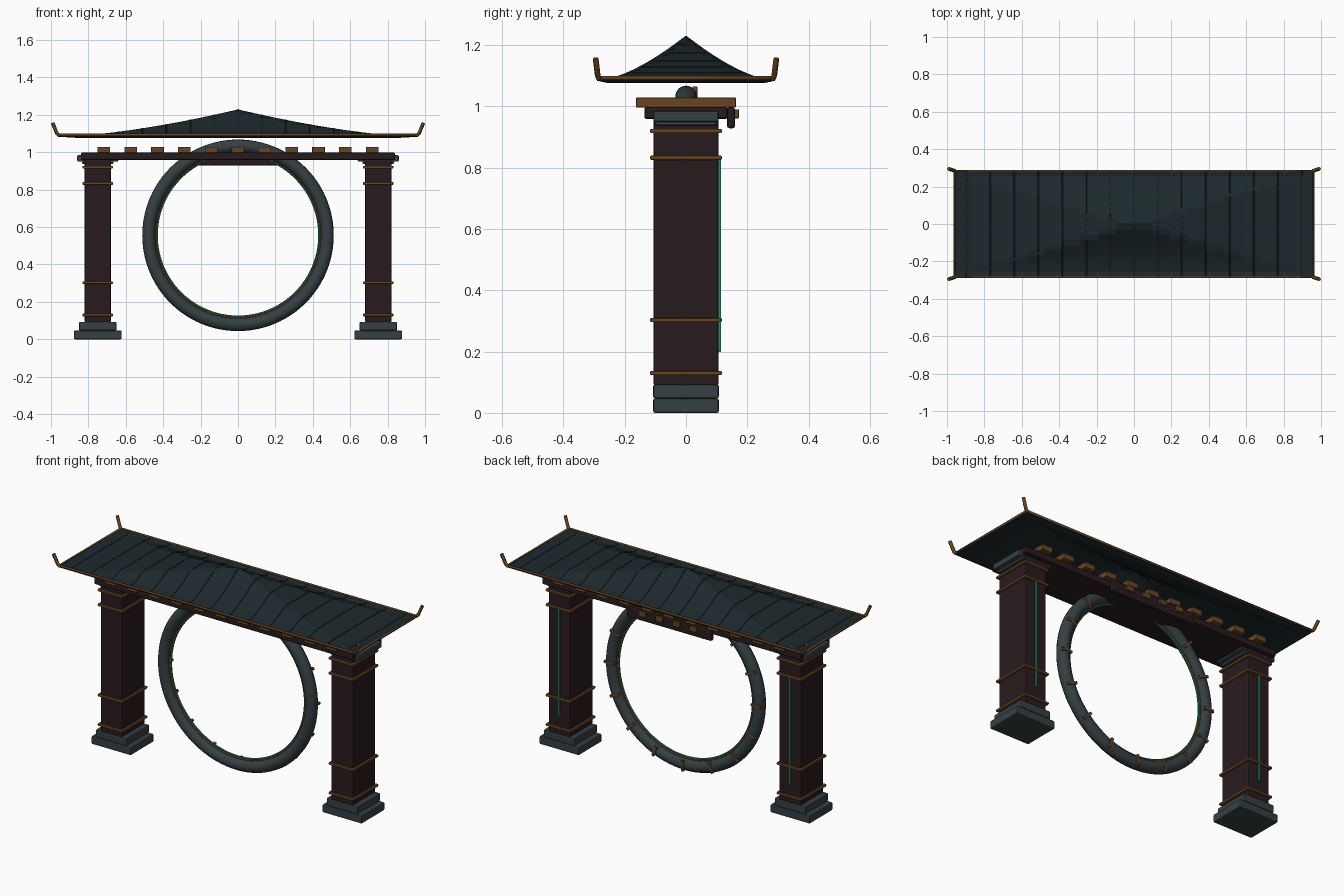
import bpy, bmesh, math
from mathutils import Vector

if "Cube" in bpy.data.objects:
    bpy.data.objects.remove(bpy.data.objects["Cube"])


def material(name, rgb):
    m = bpy.data.materials.new(name)
    m.diffuse_color = (*rgb, 1)
    m.use_nodes = True
    m.node_tree.nodes["Principled BSDF"].inputs["Base Color"].default_value = m.diffuse_color
    return m


STONE = material("stone", (0.035, 0.05, 0.056))
WOOD = material("dark_wood", (0.022, 0.011, 0.012))
BRONZE = material("bronze", (0.14, 0.06, 0.016))
TILE = material("roof_tile", (0.012, 0.022, 0.026))
JADE = material("jade", (0.015, 0.28, 0.16))


def box(name, centre, size, mat, bevel=0.006, rot=(0, 0, 0)):
    bpy.ops.mesh.primitive_cube_add(size=1, location=centre, rotation=rot)
    o = bpy.context.object
    o.name = name
    o.scale = size
    bpy.ops.object.transform_apply(location=False, rotation=False, scale=True)
    o.data.materials.append(mat)
    if bevel:
        b = o.modifiers.new("bevel", 'BEVEL')
        b.width, b.segments = bevel, 2
    return o


def slab(name, x, half_x, half_y, z0, z1, mat, bevel=0.006):
    return box(name, (x, 0, (z0 + z1) / 2), (2 * half_x, 2 * half_y, z1 - z0), mat, bevel)


def hoop(name, radius, minor, mat, sides):
    bpy.ops.mesh.primitive_torus_add(major_radius=radius, minor_radius=minor, major_segments=96,
                                     minor_segments=sides, location=(0, 0, RING_Z),
                                     rotation=(math.pi / 2, 0, 0))
    o = bpy.context.object
    o.name = name
    o.data.materials.append(mat)
    bpy.ops.object.shade_smooth_by_angle(angle=math.radians(40))


def rod(name, points, radius, mat, cyclic=False):
    c = bpy.data.curves.new(name, 'CURVE')
    c.dimensions = '3D'
    c.bevel_depth, c.bevel_resolution, c.use_fill_caps = radius, 1, True
    s = c.splines.new('POLY')
    s.points.add(len(points) - 1)
    for p, co in zip(s.points, points):
        p.co = (*co, 1)
    s.use_cyclic_u = cyclic
    c.materials.append(mat)
    o = bpy.data.objects.new(name, c)
    bpy.context.collection.objects.link(o)


# Pillars with stepped footing, bronze bands, capital and a jade inlay on the back
for side, x in (("left", -0.75), ("right", 0.75)):
    slab(side + "_footing", x, 0.128, 0.107, 0, 0.047, STONE)
    slab(side + "_plinth", x, 0.10, 0.107, 0.047, 0.093, STONE)
    slab(side + "_pillar", x, 0.07, 0.106, 0.09, 0.96, WOOD)
    for i, z in enumerate((0.13, 0.303, 0.833, 0.92)):
        slab(f"{side}_band_{i}", x, 0.081, 0.117, z - 0.007, z + 0.007, BRONZE, 0.004)
    slab(side + "_capital_neck", x, 0.085, 0.1, 0.938, 0.96, STONE, 0.005)
    slab(side + "_capital", x, 0.11, 0.106, 0.95, 0.985, STONE)
    box(side + "_jade_inlay", (x, 0.108, 0.517), (0.01, 0.012, 0.635), JADE, 0)

# Lintel and the row of rafter blocks
slab("lintel", 0, 0.84, 0.136, 0.96, 0.998, WOOD)
for i in range(11):
    slab(f"rafter_{i}", (i - 5) * 0.1435, 0.034, 0.163, 0.997, 1.029, BRONZE, 0.003)

# Plaque on the back with plain bosses
box("plaque", (0, 0.147, 0.963), (0.55, 0.026, 0.068), WOOD, 0.008)
for i in range(4):
    box(f"plaque_boss_{i}", ((i - 1.5) * 0.11, 0.166, 0.976), (0.045, 0.014, 0.03), BRONZE, 0.003)

# Round gate ring with inner trims and radial clasps on the back
RING_Z, RING_R = 0.556, 0.477
hoop("gate_ring", RING_R, 0.035, STONE, 16)
hoop("ring_bronze_trim", 0.442, 0.008, BRONZE, 8)
hoop("ring_jade_trim", 0.434, 0.005, JADE, 8)
for i in range(16):
    a = i * math.tau / 16
    box(f"ring_clasp_{i}", (RING_R * math.sin(a), 0.029, RING_Z + RING_R * math.cos(a)),
        (0.016, 0.016, 0.066), BRONZE, 0.003, (0, a, 0))

# Roof: concave pyramid with a slightly upturned eave
HX, HY, N = 0.96, 0.285, 20


def roof_z(x, y):
    t = min(1, max(abs(x) / HX, abs(y) / HY))
    return 1.083 + 0.146 * (1 - t) ** 1.55 + 0.1 * max(0, t - 0.9)


bm = bmesh.new()
bmesh.ops.create_grid(bm, x_segments=N, y_segments=N, size=1)
for v in bm.verts:
    v.co = Vector((v.co.x * HX, v.co.y * HY, 0))
    v.co.z = roof_z(v.co.x, v.co.y)
me = bpy.data.meshes.new("roof")
bm.to_mesh(me)
bm.free()
me.materials.append(TILE)
roof = bpy.data.objects.new("roof", me)
bpy.context.collection.objects.link(roof)
sol = roof.modifiers.new("thickness", 'SOLIDIFY')
sol.thickness, sol.offset = 0.01, -1

# Tile ribs running down the slopes
for i in range(15):
    x = (i - 7) * 0.128
    ys = [HY * (j / 10 - 1) for j in range(21)]
    rod(f"roof_rib_{i}", [(x, y, roof_z(x, y) - 0.001) for y in ys], 0.004, TILE)

# Bronze eave trim and upturned corner finials
rod("eave_trim", [(-HX, -HY, 1.093), (HX, -HY, 1.093), (HX, HY, 1.093), (-HX, HY, 1.093)],
    0.007, BRONZE, True)
for sx in (-1, 1):
    for sy in (-1, 1):
        rod(f"corner_finial_{sx}_{sy}",
            [(sx * 0.955, sy * 0.283, 1.09), (sx * 0.968, sy * 0.288, 1.10),
             (sx * 0.991, sy * 0.295, 1.157)], 0.01, BRONZE)
